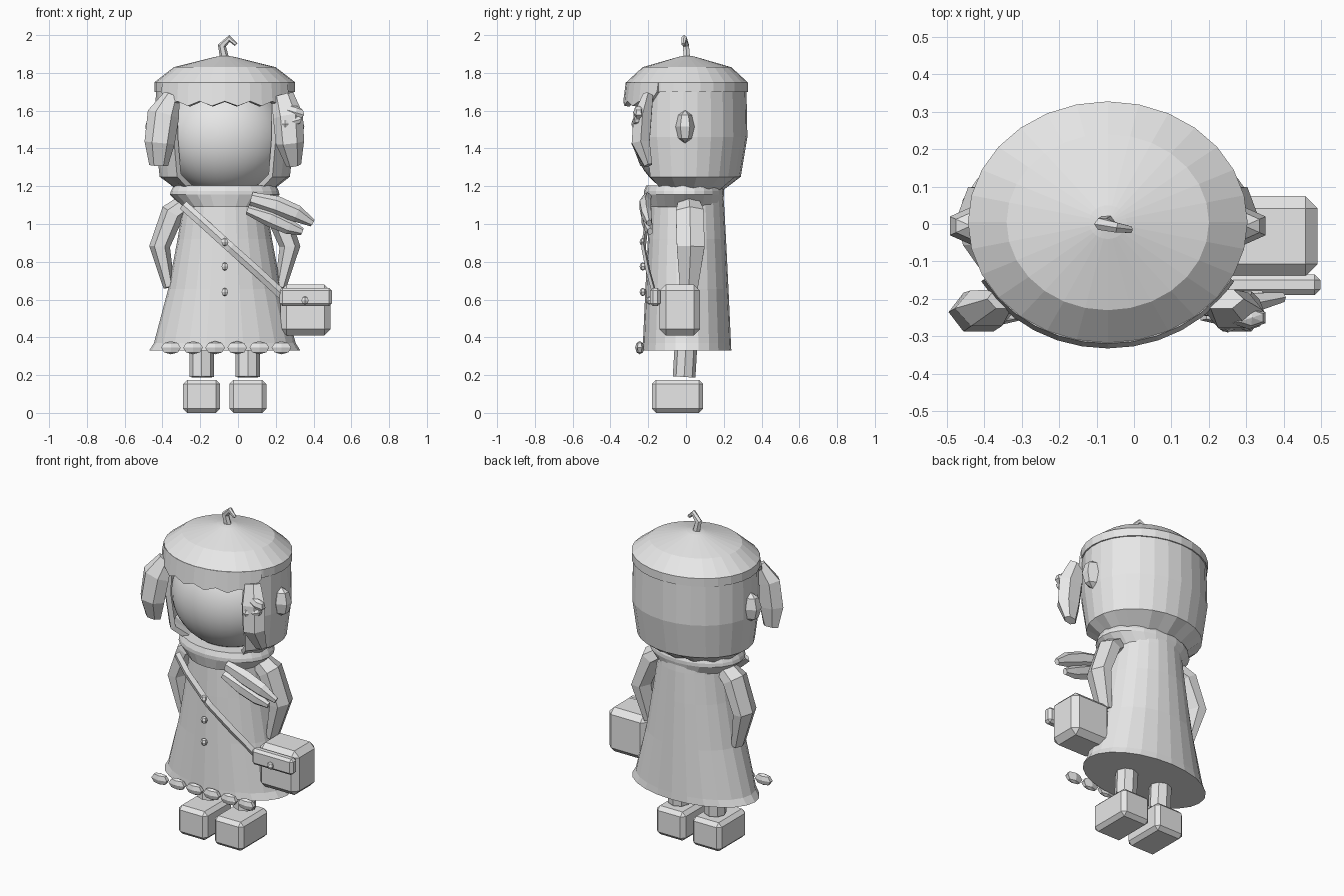
import bpy, bmesh, math
from mathutils import Vector, Matrix

if "Cube" in bpy.data.objects:
    bpy.data.objects.remove(bpy.data.objects["Cube"])

CX = -0.07  # figure axis; the bag on one side shifts the body off centre
grey = bpy.data.materials.new("plain grey")
grey.diffuse_color = (0.8, 0.8, 0.8, 1)
grey.use_nodes = True
grey.node_tree.nodes["Principled BSDF"].inputs["Base Color"].default_value = grey.diffuse_color


def finish(name, bm):
    bmesh.ops.recalc_face_normals(bm, faces=bm.faces)
    me = bpy.data.meshes.new(name)
    bm.to_mesh(me)
    bm.free()
    ob = bpy.data.objects.new(name, me)
    bpy.context.collection.objects.link(ob)
    me.materials.append(grey)
    return ob


def skin(bm, loops, closed=True, caps=True):
    """Bridge rings of vertices with quads."""
    n = len(loops[0])
    for a, b in zip(loops, loops[1:]):
        for i in range(n if closed else n - 1):
            j = (i + 1) % n
            bm.faces.new((a[i], a[j], b[j], b[i]))
    if caps:
        bm.faces.new(loops[0])
        bm.faces.new(loops[-1])


def lathe(name, rings, n=24, cy=0.005):
    """Stack of ellipses (z, rx, ry)."""
    bm = bmesh.new()
    loops = [[bm.verts.new((CX + rx * math.sin(2 * math.pi * i / n),
                            cy - ry * math.cos(2 * math.pi * i / n), z))
              for i in range(n)] for z, rx, ry in rings]
    skin(bm, loops)
    return finish(name, bm)


def limb(name, path, n=6):
    """Tube along (x, y, z, width radius, depth radius)."""
    bm = bmesh.new()
    pts = [Vector(p[:3]) for p in path]
    loops = []
    for k, p in enumerate(path):
        t = (pts[min(k + 1, len(pts) - 1)] - pts[max(k - 1, 0)]).normalized()
        u = Vector((0, 1, 0)).cross(t).normalized()
        v = t.cross(u)
        loops.append([bm.verts.new(pts[k] + u * p[3] * math.cos(2 * math.pi * i / n)
                                   + v * p[4] * math.sin(2 * math.pi * i / n))
                      for i in range(n)])
    skin(bm, loops)
    return finish(name, bm)


def box(name, lo, hi, bevel):
    lo, hi = Vector(lo), Vector(hi)
    bm = bmesh.new()
    bmesh.ops.create_cube(bm, size=1, matrix=Matrix.Translation((lo + hi) / 2)
                          @ Matrix.Diagonal((*(hi - lo), 1)))
    bmesh.ops.bevel(bm, geom=bm.edges[:], offset=bevel, segments=1, affect='EDGES')
    return finish(name, bm)


def ball(name, loc, size, seg=6, rings=4, tilt=0):
    bm = bmesh.new()
    bmesh.ops.create_uvsphere(bm, u_segments=seg, v_segments=rings, radius=1,
                              matrix=Matrix.Translation(loc) @ Matrix.Rotation(tilt, 4, 'Y')
                              @ Matrix.Diagonal((*size, 1)))
    return finish(name, bm)


# Coat with flared hem, and collar
lathe("coat", [(0.33, 0.40, 0.235), (0.37, 0.375, 0.233), (0.655, 0.30, 0.22),
               (0.92, 0.25, 0.207), (1.10, 0.22, 0.197), (1.18, 0.215, 0.19)])
lathe("collar", [(1.09, 0.222, 0.198), (1.155, 0.29, 0.212), (1.175, 0.285, 0.212),
                 (1.205, 0.27, 0.20)], cy=-0.01)

# Smooth face
face = ball("face", (CX, 0, 1.46), (0.33, 0.275, 0.30), 32, 20)
face.data.shade_smooth()

# Hair shell, open at the front
bm = bmesh.new()
gap, n = math.radians(47), 20
loops = []
for z, rx, ry in [(1.72, 0.365, 0.315), (1.46, 0.37, 0.32), (1.25, 0.345, 0.285),
                  (1.17, 0.245, 0.18)]:
    loops.append([])
    for i in range(n + 1):
        a = gap + (2 * math.pi - 2 * gap) * i / n
        jag = 0.015 * (i % 2) if z < 1.2 else 0
        loops[-1].append(bm.verts.new((CX + rx * math.sin(a), 0.005 - ry * math.cos(a), z + jag)))
skin(bm, loops, closed=False, caps=False)
hair = finish("hair_shell", bm)
sol = hair.modifiers.new("thickness", 'SOLIDIFY')
sol.thickness, sol.offset = 0.03, -1

# Cap, its scalloped front brim, and the stem
lathe("cap", [(1.70, 0.373, 0.322), (1.75, 0.373, 0.322), (1.83, 0.27, 0.235),
              (1.885, 0.05, 0.045), (1.89, 0.02, 0.018)], n=28)
bm = bmesh.new()
top, bottom = [], []
for i in range(13):
    s = -1 + i / 6
    a = s * math.radians(62)
    low = 1.70 if abs(s) == 1 else (1.625 if i % 2 else 1.65)
    for row, z, rx, ry in ((top, 1.75, 0.374, 0.324), (bottom, low, 0.382, 0.337)):
        row.append(bm.verts.new((CX + rx * math.sin(a), 0.005 - ry * math.cos(a), z)))
skin(bm, [top, bottom], closed=False, caps=False)
brim = finish("cap_brim", bm)
sol = brim.modifiers.new("thickness", 'SOLIDIFY')
sol.thickness, sol.offset = 0.03, -1
limb("cap_stem", [(-0.07, 0.005, 1.87, 0.024, 0.02), (-0.085, 0, 1.945, 0.022, 0.018),
                  (-0.045, -0.01, 1.982, 0.018, 0.015), (-0.01, -0.015, 1.95, 0.01, 0.01)])

# Hanging side locks
limb("left_lock", [(-0.35, -0.20, 1.68, 0.045, 0.03), (-0.395, -0.225, 1.58, 0.085, 0.055),
                   (-0.415, -0.235, 1.43, 0.08, 0.06), (-0.42, -0.22, 1.31, 0.05, 0.025)])
limb("right_lock", [(0.235, -0.20, 1.68, 0.06, 0.03), (0.265, -0.23, 1.57, 0.08, 0.055),
                    (0.275, -0.24, 1.43, 0.075, 0.055), (0.295, -0.20, 1.31, 0.04, 0.025)])

# Clip on the right lock
ball("clip_leaf_upper", (0.305, -0.25, 1.59), (0.055, 0.03, 0.035), tilt=0.3)
ball("clip_leaf_lower", (0.30, -0.26, 1.545), (0.045, 0.025, 0.025), tilt=-0.3)
ball("clip_bead", (0.25, -0.265, 1.53), (0.03, 0.025, 0.028))

# Mirrored ears, arms, legs and shoes
for side, s in (("left", -1), ("right", 1)):
    ball(side + "_ear", (CX + s * 0.365, -0.005, 1.515), (0.065, 0.05, 0.088))
    limb(side + "_arm", [(CX + s * 0.215, 0.015, 1.10, 0.055, 0.065),
                         (CX + s * 0.275, 0.02, 1.06, 0.062, 0.085),
                         (CX + s * 0.345, 0.025, 0.88, 0.055, 0.085),
                         (CX + s * 0.295, 0.015, 0.665, 0.03, 0.055)])
    lx = CX + s * 0.122
    limb(side + "_leg", [(lx, 0, 0.36, 0.065, 0.06), (lx, -0.01, 0.19, 0.065, 0.06)], 8)
    sx = CX + s * 0.122
    box(side + "_shoe", (sx - 0.098, -0.18, 0), (sx + 0.098, 0.09, 0.175), 0.022)

# Scarf tails
limb("scarf_tail_upper", [(0.07, -0.205, 1.135, 0.035, 0.025), (0.20, -0.215, 1.10, 0.05, 0.035),
                          (0.31, -0.21, 1.055, 0.045, 0.03), (0.395, -0.195, 1.005, 0.02, 0.015)])
limb("scarf_tail_lower", [(0.05, -0.205, 1.075, 0.025, 0.025), (0.17, -0.21, 1.03, 0.045, 0.03),
                          (0.27, -0.20, 0.985, 0.04, 0.025), (0.34, -0.19, 0.96, 0.02, 0.015)])

# Bag, flap, clasp and strap
box("bag", (0.225, -0.14, 0.41), (0.49, 0.075, 0.68), 0.033)
box("bag_flap", (0.22, -0.19, 0.565), (0.497, -0.135, 0.662), 0.015)
ball("bag_clasp", (0.355, -0.193, 0.595), (0.022, 0.018, 0.022))
limb("bag_strap", [(-0.29, -0.175, 1.10, 0.026, 0.012), (-0.20, -0.207, 1.02, 0.026, 0.012),
                   (-0.04, -0.225, 0.875, 0.026, 0.012), (0.10, -0.20, 0.75, 0.026, 0.012),
                   (0.235, -0.165, 0.625, 0.026, 0.012)], 4)

# Coat buttons and hem beads
for i, z in enumerate((0.905, 0.775, 0.64)):
    ball("button_%d" % (i + 1), (CX, -0.228, z), (0.02, 0.018, 0.022))
for i in range(6):
    ball("hem_bead_%d" % (i + 1), (-0.355 + i * 0.117, -0.245, 0.345), (0.06, 0.024, 0.035))
